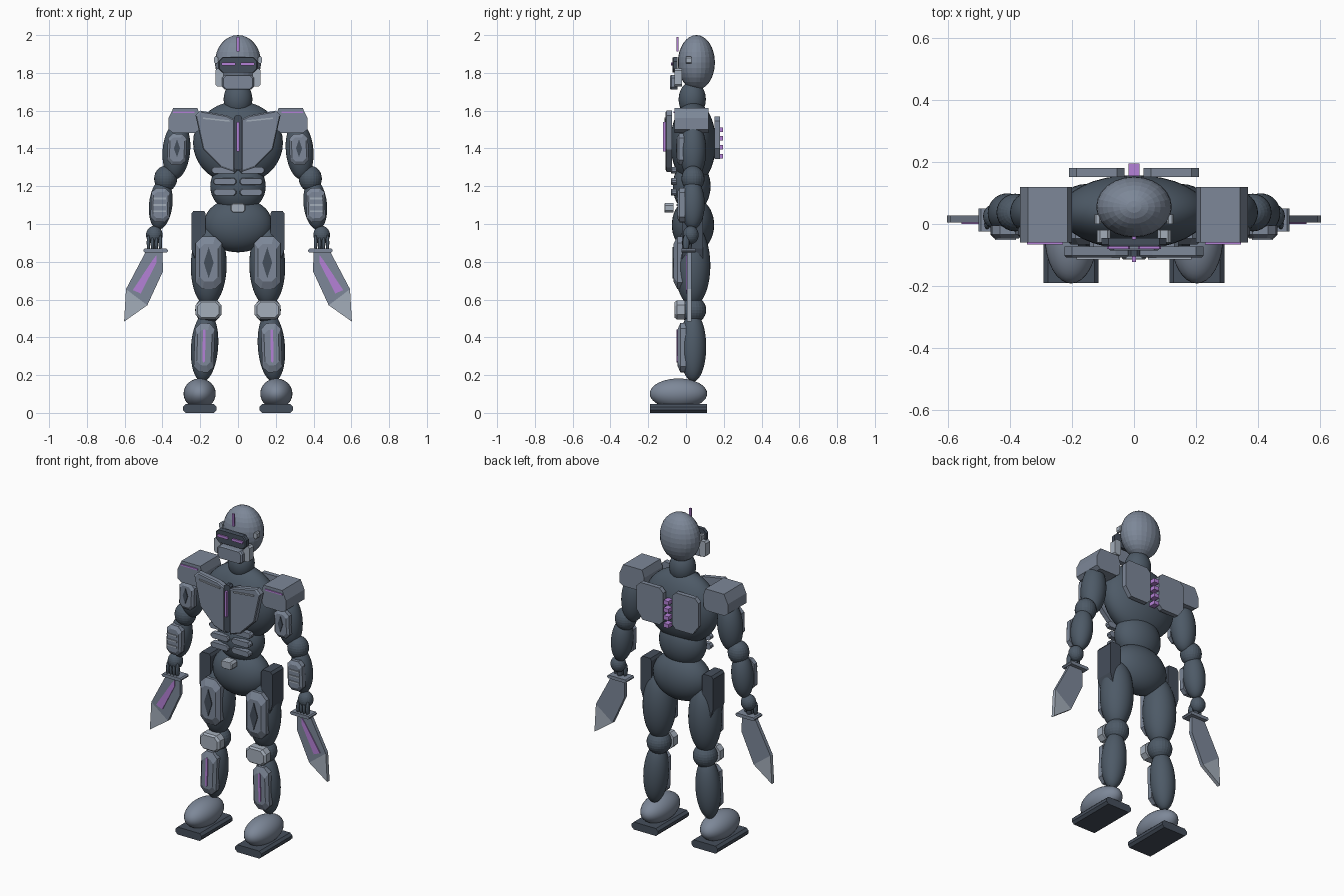
import bpy, bmesh, math
from mathutils import Matrix, Vector


def material(name, rgb):
    m = bpy.data.materials.new(name)
    m.diffuse_color = (*rgb, 1)
    return m


BODY = material("dark slate", (0.075, 0.102, 0.135))
TRIM = material("charcoal", (0.060, 0.077, 0.105))
ARMOR = material("steel grey", (0.205, 0.245, 0.315))
PALE = material("pale steel", (0.37, 0.42, 0.49))
GLOW = material("violet", (0.46, 0.22, 0.68))


def finish(name, bm, mat, mirror, smooth=False):
    bmesh.ops.recalc_face_normals(bm, faces=bm.faces)
    me = bpy.data.meshes.new(name)
    for f in bm.faces:
        f.smooth = smooth
    bm.to_mesh(me)
    bm.free()
    me.materials.append(mat)
    ob = bpy.data.objects.new(name, me)
    bpy.context.collection.objects.link(ob)
    if mirror:
        ob.modifiers.new("both_sides", 'MIRROR').use_mirror_merge = False
    return ob


def ball(name, c, r, mat, mirror=False, tilt=0, seg=32, rings=20, smooth=True):
    """Ellipsoid; positive tilt swings its lower end outwards."""
    bm = bmesh.new()
    mx = (Matrix.Translation(c) @ Matrix.Rotation(math.radians(-tilt), 4, 'Y')
          @ Matrix.Diagonal((*r, 1)))
    bmesh.ops.create_uvsphere(bm, u_segments=seg, v_segments=rings, radius=1, matrix=mx)
    return finish(name, bm, mat, mirror, smooth)


def octagon(cx, cz, w, h, cut, tilt=0):
    """Chamfered rectangle in the XZ plane."""
    a, b = w / 2, h / 2
    base = [(a - cut, b), (a, b - cut), (a, cut - b), (a - cut, -b),
            (cut - a, -b), (-a, cut - b), (-a, b - cut), (cut - a, b)]
    t = math.radians(tilt)
    return [(cx + x * math.cos(t) - z * math.sin(t),
             cz + x * math.sin(t) + z * math.cos(t)) for x, z in base]


def plate(name, pts, y0, y1, mat, mirror=False, rim=0):
    """XZ outline extruded from front y0 to back y1, with a sloped front rim."""
    bm = bmesh.new()
    cx = sum(p[0] for p in pts) / len(pts)
    cz = sum(p[1] for p in pts) / len(pts)
    size = max(p[0] for p in pts) - min(p[0] for p in pts)
    k = 1 - 2 * rim / size
    front = [Vector((cx + (x - cx) * k, y0, cz + (z - cz) * k)) for x, z in pts]
    levels = [front]
    if rim:
        levels.append([Vector((x, y0 + min(rim, (y1 - y0) * 0.5), z)) for x, z in pts])
    levels.append([Vector((x, y1, z)) for x, z in pts])
    loops = [[bm.verts.new(v) for v in lv] for lv in levels]
    n = len(pts)
    bm.faces.new(loops[0])
    bm.faces.new(loops[-1][::-1])
    for a, b in zip(loops, loops[1:]):
        for i in range(n):
            bm.faces.new((a[i], a[(i + 1) % n], b[(i + 1) % n], b[i]))
    return finish(name, bm, mat, mirror)


def diamond(cx, cz, w, h):
    return [(cx, cz + h / 2), (cx + w / 2, cz), (cx, cz - h / 2), (cx - w / 2, cz)]


def rect(cx, cz, w, h):
    return [(cx - w / 2, cz - h / 2), (cx + w / 2, cz - h / 2),
            (cx + w / 2, cz + h / 2), (cx - w / 2, cz + h / 2)]


# Head
ball("head", (0, 0.055, 1.855), (0.122, 0.098, 0.145), ARMOR, seg=24, rings=16, smooth=False)
plate("visor", octagon(0, 1.842, 0.21, 0.082, 0.022), -0.072, -0.045, TRIM, rim=0.006)
plate("eye", octagon(0.05, 1.847, 0.075, 0.016, 0.005), -0.08, -0.071, GLOW, True)
plate("jaw", octagon(0, 1.75, 0.17, 0.078, 0.015), -0.085, -0.045, ARMOR, rim=0.008)
plate("cheek", octagon(0.098, 1.775, 0.044, 0.095, 0.01), -0.06, -0.02, PALE, True)
plate("ear", octagon(0.117, 1.868, 0.022, 0.036, 0.006), 0.0, 0.03, PALE, True)
plate("crest", rect(0, 1.952, 0.014, 0.075), -0.05, -0.04, GLOW)
ball("neck", (0, 0.033, 1.66), (0.076, 0.072, 0.095), BODY)

# Torso
ball("chest", (0, 0.038, 1.43), (0.238, 0.12, 0.22), BODY)
ball("abdomen", (0, 0.03, 1.2), (0.147, 0.1, 0.14), BODY)
ball("pelvis", (0, 0.037, 0.995), (0.183, 0.112, 0.145), BODY)
plate("chest_plate", [(0.018, 1.555), (0.06, 1.575), (0.2, 1.6), (0.225, 1.575),
                      (0.185, 1.395), (0.09, 1.3), (0.018, 1.275)],
      -0.108, -0.073, ARMOR, True, rim=0.006)
plate("chest_trim", [(0.045, 1.541), (0.185, 1.556), (0.185, 1.564), (0.045, 1.549)],
      -0.115, -0.107, PALE, True)
plate("sternum", octagon(0, 1.43, 0.04, 0.29, 0.01), -0.105, -0.075, TRIM)
plate("sternum_light", rect(0, 1.462, 0.014, 0.155), -0.122, -0.104, GLOW)
for i, (z, w) in enumerate([(1.285, 0.135), (1.225, 0.125), (1.168, 0.125)]):
    plate(f"abdominal_plate_{i + 1}", octagon(0.008 + w / 2, z, w, 0.036, 0.012),
          -0.08, -0.05, ARMOR, True, rim=0.005)
plate("belt_buckle", octagon(0, 1.085, 0.078, 0.05, 0.012), -0.115, -0.065, PALE, rim=0.005)

# Back
plate("back_plate", [(0.055, 1.57), (0.185, 1.57), (0.21, 1.545), (0.21, 1.4),
                     (0.17, 1.345), (0.055, 1.345), (0.03, 1.37), (0.03, 1.545)],
      0.152, 0.18, ARMOR, True)
for i in range(4):
    plate(f"spine_light_{i + 1}", rect(0, 1.5 - 0.047 * i, 0.034, 0.024), 0.155, 0.196, GLOW)

# Arms
plate("shoulder_pad", [(0.215, 1.615), (0.342, 1.615), (0.368, 1.56), (0.368, 1.5),
                       (0.345, 1.483), (0.225, 1.483), (0.205, 1.5), (0.2, 1.57)],
      -0.06, 0.12, ARMOR, True)
plate("shoulder_light", rect(0.287, 1.592, 0.115, 0.009), -0.066, -0.058, GLOW, True)
ball("upper_arm", (0.326, 0.037, 1.39), (0.073, 0.07, 0.155), BODY, True, 5)
plate("upper_arm_plate", octagon(0.323, 1.395, 0.1, 0.165, 0.025, 2), -0.048, -0.01,
      ARMOR, True, rim=0.012)
plate("upper_arm_diamond", diamond(0.323, 1.4, 0.032, 0.095), -0.053, -0.046, TRIM, True)
ball("elbow", (0.383, 0.037, 1.24), (0.061, 0.061, 0.068), BODY, True, 0, 24, 14, False)
ball("forearm", (0.409, 0.035, 1.105), (0.062, 0.064, 0.135), BODY, True, 6)
plate("forearm_plate", octagon(0.411, 1.1, 0.1, 0.18, 0.025, 2), -0.046, -0.005,
      ARMOR, True, rim=0.012)
for i in range(3):
    plate(f"forearm_line_{i + 1}", rect(0.415, 1.135 - 0.034 * i, 0.068, 0.009),
          -0.051, -0.044, PALE, True)
ball("hand", (0.443, 0.025, 0.942), (0.044, 0.042, 0.048), BODY, True, 0, 24, 14, False)
for i in range(4):
    ball(f"finger_{i + 1}", (0.411 + 0.021 * i, 0.0, 0.9), (0.0095, 0.018, 0.045), BODY,
         True, 0, 12, 8)

# Blades
plate("blade_guard", octagon(0.436, 0.859, 0.13, 0.02, 0.007), -0.025, 0.05, ARMOR, True)
ball("blade_grip", (0.44, 0.015, 0.89), (0.016, 0.016, 0.045), TRIM, True, 0, 12, 8)
plate("blade", [(0.49, 0.85), (0.4, 0.85), (0.397, 0.75), (0.48, 0.57), (0.593, 0.655)],
      0.005, 0.028, ARMOR, True)
plate("blade_tip", [(0.593, 0.655), (0.48, 0.57), (0.603, 0.483)], 0.005, 0.028, PALE, True)
plate("blade_light", [(0.432, 0.835), (0.455, 0.805), (0.557, 0.65), (0.515, 0.632),
                      (0.432, 0.795)], 0.0, 0.007, GLOW, True)

# Hips: side guards tapering downwards
plate("hip_guard", [(0.18, 1.07), (0.235, 1.07), (0.247, 1.055), (0.247, 0.87),
                    (0.225, 0.8), (0.185, 0.82), (0.172, 0.9), (0.172, 1.055)],
      -0.02, 0.09, TRIM, True)

# Legs
ball("thigh", (0.155, 0.035, 0.78), (0.095, 0.094, 0.215), BODY, True, 1)
plate("thigh_plate", octagon(0.155, 0.795, 0.138, 0.28, 0.035), -0.066, -0.015,
      ARMOR, True, rim=0.02)
plate("thigh_diamond", diamond(0.155, 0.795, 0.052, 0.165), -0.071, -0.064, TRIM, True)
ball("knee", (0.157, 0.037, 0.545), (0.07, 0.07, 0.07), BODY, True, 0, 24, 14, False)
plate("knee_plate", octagon(0.157, 0.545, 0.138, 0.1, 0.025), -0.06, -0.005,
      PALE, True, rim=0.012)
ball("shin", (0.177, 0.037, 0.35), (0.072, 0.07, 0.185), BODY, True, 4)
plate("shin_plate", octagon(0.178, 0.345, 0.106, 0.26, 0.03, 2), -0.046, 0.0,
      ARMOR, True, rim=0.016)
plate("shin_light", octagon(0.18, 0.355, 0.014, 0.175, 0.005, 1), -0.051, -0.044, GLOW, True)

# Feet
ball("foot", (0.203, -0.04, 0.102), (0.085, 0.152, 0.08), ARMOR, True)
plate("sole", octagon(0.203, 0.023, 0.178, 0.046, 0.014), -0.19, 0.11, TRIM, True)
